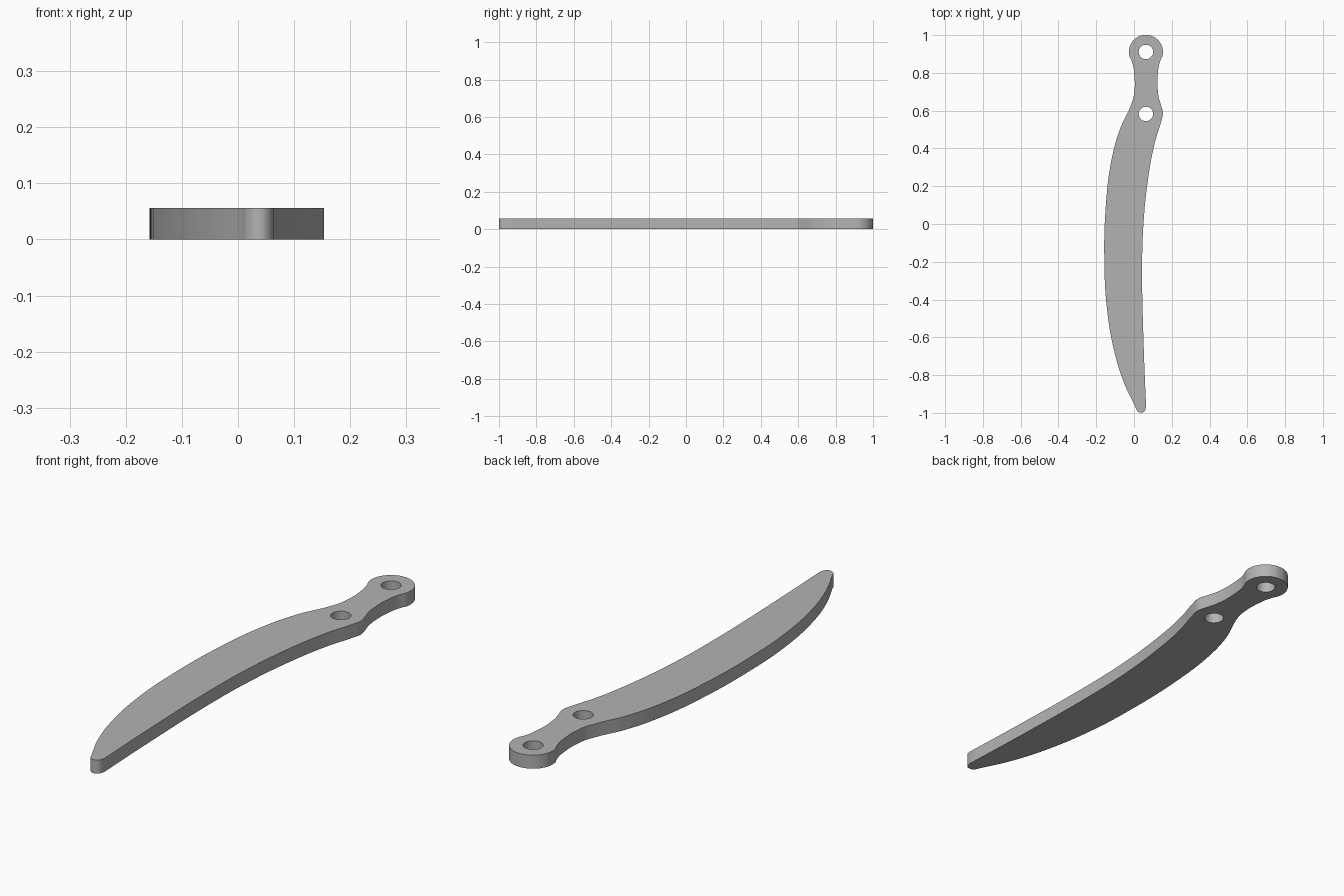
import bpy
from math import cos, sin, radians

THICK = 0.056
AXIS_X, HEAD_Y, BOSS_Y = 0.063, 0.911, 0.583
HEAD_R, HOLE_R = 0.09, 0.038

cube = bpy.data.objects.get("Cube")
if cube:
    bpy.data.objects.remove(cube, do_unlink=True)


def arc(cx, cy, r, start, end, count):
    step = radians(end - start) / (count - 1)
    return [(cx + r * cos(radians(start) + i * step),
             cy + r * sin(radians(start) + i * step)) for i in range(count)]


def add_loop(curve, points, resolution, corners=()):
    spline = curve.splines.new('BEZIER')
    spline.bezier_points.add(len(points) - 1)
    spline.use_cyclic_u = True
    spline.resolution_u = resolution
    for p, (x, y) in zip(spline.bezier_points, points):
        p.co = (x, y, 0)
        kind = 'VECTOR' if (x, y) in corners else 'AUTO'
        p.handle_left_type = p.handle_right_type = kind


# Outline, anticlockwise from the tip
tip_corner = (0.064, -0.968)
inner_edge = [(0.052, -0.67), (0.043, -0.24), (0.05, 0.0), (0.074, 0.235),
              (0.11, 0.43), (0.143, 0.54)]
boss_side = [(0.153, 0.588), (0.142, 0.632), (0.129, 0.68)]
head = arc(AXIS_X, HEAD_Y, HEAD_R, -33, 213, 13)
neck_right, neck_left = [(0.128, 0.815)], [(-0.001, 0.815), (-0.001, 0.68)]
outer_edge = [(-0.02, 0.62), (-0.075, 0.5), (-0.12, 0.335), (-0.149, 0.1),
              (-0.157, -0.2), (-0.143, -0.45), (-0.103, -0.68),
              (-0.051, -0.845), (0.007, -0.968)]
tip = [(0.018, -0.99), (0.037, -0.999), (0.056, -0.99)]
outline = ([tip_corner] + inner_edge + boss_side + neck_right + head
           + neck_left + outer_edge + tip)

# Flat curve with two holes, extruded to a plate
curve = bpy.data.curves.new("blade_outline", 'CURVE')
curve.dimensions = '2D'
curve.fill_mode = 'BOTH'
curve.extrude = THICK / 2
add_loop(curve, outline, 6, [tip_corner])
for y in (HEAD_Y, BOSS_Y):
    add_loop(curve, arc(AXIS_X, y, HOLE_R, 0, 315, 8), 5)

# Turn the curve into the finished mesh
helper = bpy.data.objects.new("outline_helper", curve)
bpy.context.collection.objects.link(helper)
bpy.context.view_layer.update()
graph = bpy.context.evaluated_depsgraph_get()
mesh = bpy.data.meshes.new_from_object(helper.evaluated_get(graph))
bpy.data.objects.remove(helper, do_unlink=True)
blade = bpy.data.objects.new("curved_blade", mesh)
bpy.context.collection.objects.link(blade)
blade.location.z = THICK / 2

# Grey material
grey = bpy.data.materials.new("plain_grey")
grey.use_nodes = True
colour = (0.45, 0.45, 0.45, 1)
grey.diffuse_color = colour
grey.node_tree.nodes["Principled BSDF"].inputs["Base Color"].default_value = colour
mesh.materials.clear()
mesh.materials.append(grey)

# Smooth walls, sharp rims
bpy.ops.object.select_all(action='DESELECT')
blade.select_set(True)
bpy.context.view_layer.objects.active = blade
bpy.ops.object.shade_smooth_by_angle(angle=radians(35))
